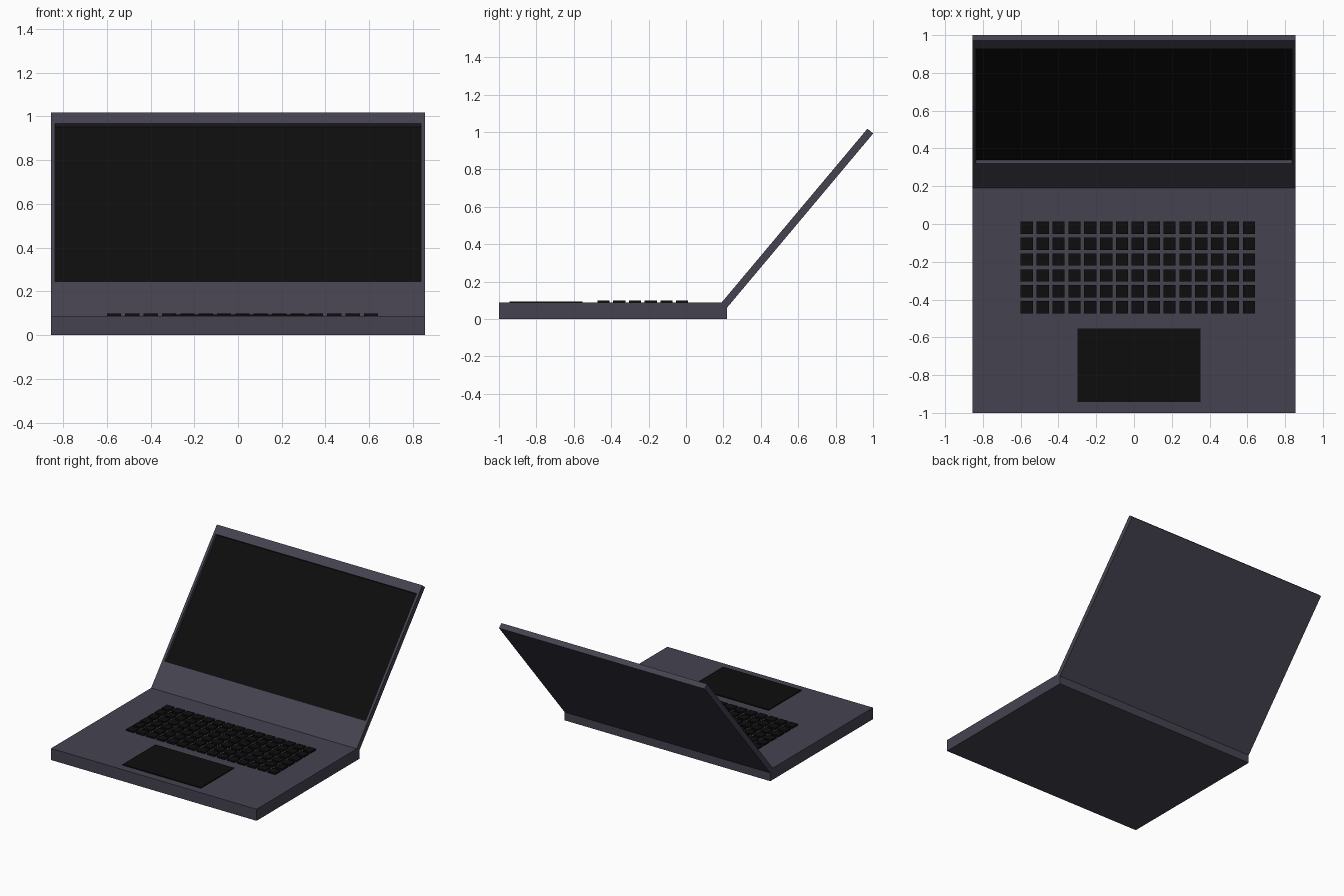
import bpy, bmesh, math
from mathutils import Matrix, Vector

if "Cube" in bpy.data.objects:
    bpy.data.objects.remove(bpy.data.objects["Cube"])


def material(name, rgb):
    m = bpy.data.materials.new(name)
    m.diffuse_color = (*rgb, 1)
    m.use_nodes = True
    m.node_tree.nodes["Principled BSDF"].inputs["Base Color"].default_value = m.diffuse_color
    return m


casing = material("casing_grey", (0.06, 0.055, 0.08))
black = material("black", (0.004, 0.004, 0.004))


def add_box(bm, lo, hi):
    lo, hi = Vector(lo), Vector(hi)
    mat = Matrix.Translation((lo + hi) / 2) @ Matrix.Diagonal((*(hi - lo), 1))
    return bmesh.ops.create_cube(bm, size=1, matrix=mat)["verts"]


def finish(name, bm, *mats):
    bmesh.ops.recalc_face_normals(bm, faces=bm.faces)
    me = bpy.data.meshes.new(name)
    bm.to_mesh(me)
    bm.free()
    for m in mats:
        me.materials.append(m)
    ob = bpy.data.objects.new(name, me)
    bpy.context.collection.objects.link(ob)
    return ob


W = 0.855        # half width of the laptop
TOP = 0.087      # height of the base

# Base slab
bm = bmesh.new()
add_box(bm, (-W, -1, 0), (W, 0.22, TOP))
finish("base", bm, casing)

# Trackpad
bm = bmesh.new()
add_box(bm, (-0.3, -0.943, TOP - 0.02), (0.352, -0.553, 0.094))
finish("trackpad", bm, black)

# Keyboard: 15 x 6 grid of square keys
bm = bmesh.new()
pitch, size = 0.084, 0.065
for col in range(15):
    for row in range(6):
        x, y = -0.6 + col * pitch, -0.473 + row * pitch
        add_box(bm, (x, y, TOP - 0.02), (x + size, y + size, 0.098))
finish("keyboard", bm, black)

# Lid: modelled flat with its hinge edge at the origin, then tilted open
bm = bmesh.new()
add_box(bm, (-W, 0, -0.04), (W, 1.22, 0))
bm.faces.ensure_lookup_table()
front = max(bm.faces, key=lambda f: f.calc_center_median().z)

# Screen recess: inset the front face, fit it to the display, push it in
bmesh.ops.inset_individual(bm, faces=[front], thickness=0.01)
for v in front.verts:
    v.co.x = math.copysign(0.836, v.co.x)
    v.co.y = 0.21 if v.co.y < 0.6 else 1.154
screen = bmesh.ops.extrude_discrete_faces(bm, faces=[front])["faces"][0]
for v in screen.verts:
    v.co.z -= 0.025
screen.material_index = 1
lid = finish("lid_with_screen", bm, casing, black)
lid.location = (0, 0.186, 0.083)
lid.rotation_euler.x = math.radians(50)
